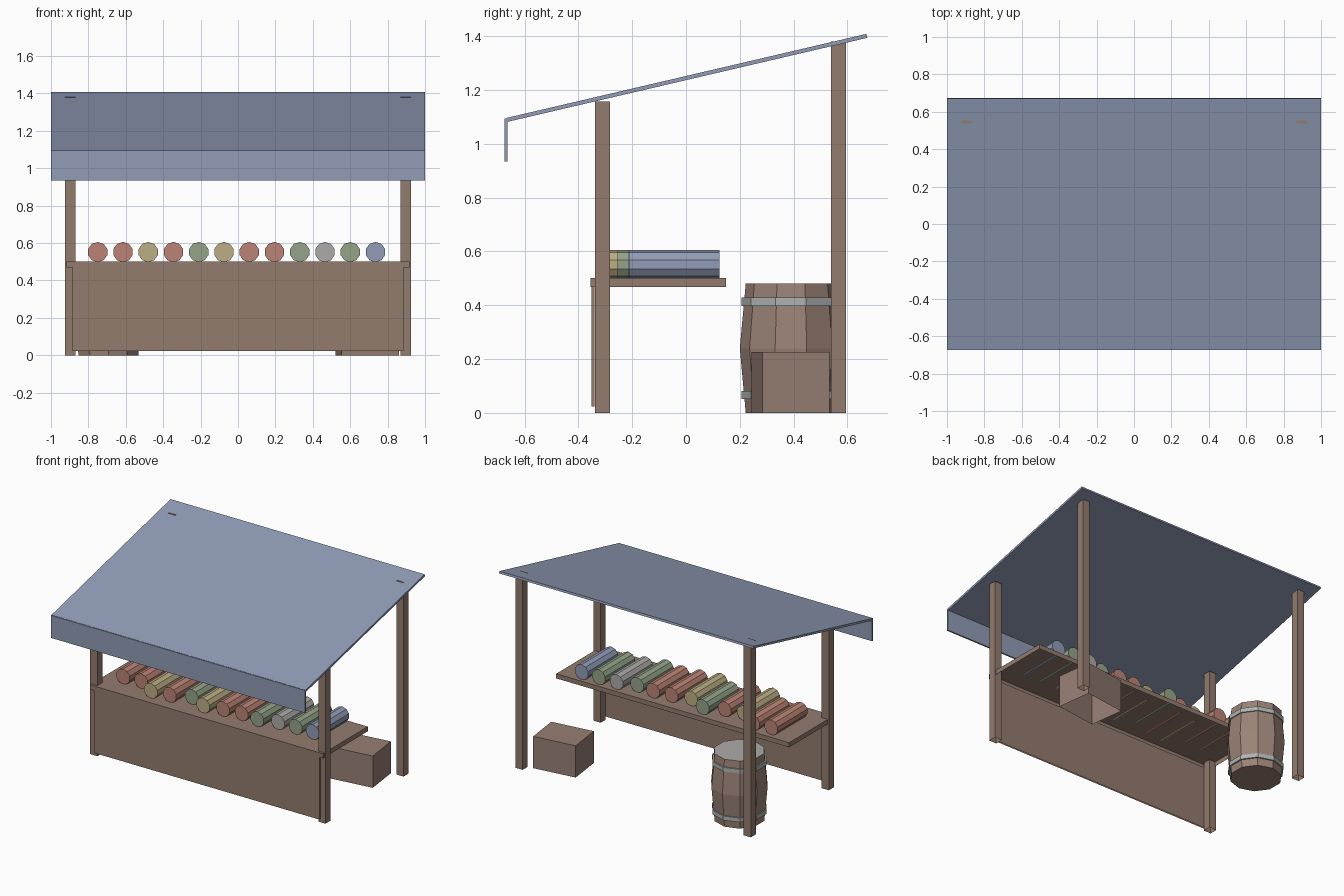
import bpy, bmesh
from math import pi, sin, cos, atan
from mathutils import Matrix, Vector

old = bpy.data.objects.get("Cube")
if old:
    bpy.data.objects.remove(old, do_unlink=True)


def material(name, *rgb):
    """Flat material from 0-255 display values."""
    lin = [((c / 255 + 0.055) / 1.055) ** 2.4 for c in rgb] + [1]
    m = bpy.data.materials.new(name)
    m.use_nodes = True
    m.diffuse_color = lin
    m.node_tree.nodes["Principled BSDF"].inputs["Base Color"].default_value = lin
    return m


WOOD = material("stall wood", 148, 124, 110)
CRATE = material("crate wood", 150, 126, 115)
STAVE = material("barrel wood", 155, 131, 119)
CANVAS = material("blue canvas", 145, 156, 182)
IRON = material("pale metal", 174, 179, 177)
RED = material("red cloth", 188, 132, 118)
YELLOW = material("yellow cloth", 188, 173, 133)
GREEN = material("green cloth", 149, 164, 137)
GREY = material("grey cloth", 173, 171, 169)


def finish(name, bm, *mats):
    me = bpy.data.meshes.new(name)
    bm.to_mesh(me)
    bm.free()
    for m in mats:
        me.materials.append(m)
    ob = bpy.data.objects.new(name, me)
    bpy.context.scene.collection.objects.link(ob)
    return ob


def box(name, center, size, mat, open_bottom=False):
    bm = bmesh.new()
    bmesh.ops.create_cube(bm, size=1, matrix=Matrix.Diagonal((*size, 1)))
    if open_bottom:
        bm.normal_update()
        low = [f for f in bm.faces if f.normal.z < -0.9]
        bmesh.ops.delete(bm, geom=low, context='FACES_ONLY')
    ob = finish(name, bm, mat)
    ob.location = center
    return ob


def lathe(name, profile, sides, mats, closed=False):
    """Spin (radius, height) points; a closed profile makes a ring, else caps are added."""
    bm = bmesh.new()
    rings = [[bm.verts.new((r * sin(2 * pi * k / sides), r * cos(2 * pi * k / sides), z))
              for k in range(sides)] for r, z in profile]
    pairs = list(zip(rings, rings[1:]))
    if closed:
        pairs.append((rings[-1], rings[0]))
    for a, b in pairs:
        for k in range(sides):
            n = (k + 1) % sides
            bm.faces.new((a[k], a[n], b[n], b[k]))
    if not closed:
        bm.faces.new(rings[0])
        bm.faces.new(rings[-1]).material_index = 1
    bmesh.ops.recalc_face_normals(bm, faces=bm.faces)
    return finish(name, bm, *mats)


# Corner posts
for side, x in (("left", 0.898), ("right", -0.898)):
    for end, y, h in (("front", -0.311, 1.157), ("back", 0.566, 1.381)):
        box(f"{end}_{side}_post", (x, y, h / 2), (0.056, 0.056, h), WOOD, True)

# Sloped canvas roof with hanging front flap
slope = atan(0.2335)
roof = box("roof", (0, 0.003, 1.245), (2, 1.374, 0.015), CANVAS)
roof.rotation_euler.x = slope
box("roof_flap", (0, -0.669, 1.015), (2, 0.011, 0.16), CANVAS)

# Counter, hollow underneath, and its front board
box("counter_top", (0, -0.103, 0.485), (1.834, 0.505, 0.033), WOOD, True)
box("front_board", (0, -0.345, 0.246), (1.772, 0.011, 0.446), WOOD, True)

# Cloth rolls, pushed forward by differing amounts
cloths = (RED, RED, YELLOW, RED, GREEN, YELLOW, RED, RED, GREEN, GREY, GREEN, CANVAS)
shifts = (0.01, 0, 0.085, 0.065, 0.01, 0.075, 0.045, 0.03, 0.045, 0.005, 0, 0)
for i, (cloth, shift) in enumerate(zip(cloths, shifts)):
    bm = bmesh.new()
    bmesh.ops.create_cone(bm, cap_ends=True, segments=10, radius1=0.054, radius2=0.054,
                          depth=0.335, matrix=Matrix.Rotation(pi / 2, 4, 'X'))
    roll = finish(f"cloth_roll_{i + 1}", bm, cloth)
    roll.location = (-0.75 + 0.135 * i, -0.043 - shift, 0.552)

# Crate, open below and slightly turned
crate = box("crate", (0.692, 0.389, 0.113), (0.31, 0.252, 0.226), CRATE, True)
crate.rotation_euler.z = 0.129

# Barrel with two hoops
spot = Vector((-0.693, 0.39, 0))
lathe("barrel", [(0.168, 0), (0.19, 0.24), (0.168, 0.48)], 10, (STAVE, GREY)).location = spot
for name, z in (("lower_hoop", 0.052), ("upper_hoop", 0.398)):
    hoop = [(0.165, z), (0.183, z), (0.183, z + 0.03), (0.165, z + 0.03)]
    lathe(name, hoop, 10, (IRON,), closed=True).location = spot
